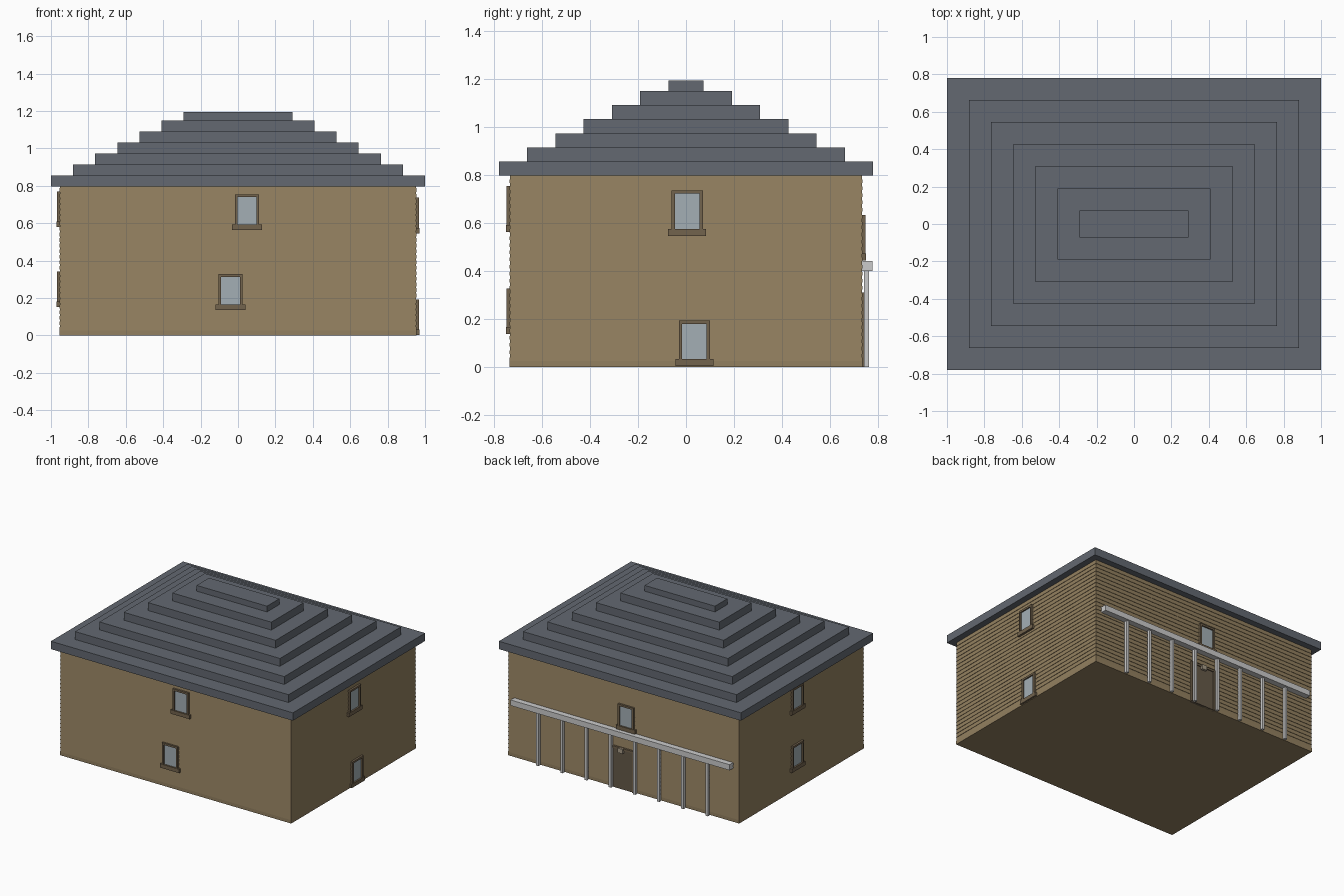
import bpy, bmesh
from math import pi
from mathutils import Matrix

if "Cube" in bpy.data.objects:
    bpy.data.objects.remove(bpy.data.objects["Cube"])


def material(name, rgb):
    m = bpy.data.materials.new(name)
    m.diffuse_color = (*rgb, 1)
    m.use_nodes = True
    m.node_tree.nodes["Principled BSDF"].inputs["Base Color"].default_value = m.diffuse_color
    return m


WALL = material("tan_siding", (0.29, 0.215, 0.115))
ROOF = material("slate", (0.125, 0.14, 0.165))
TRIM = material("brown_trim", (0.17, 0.125, 0.075))
DOOR = material("door_brown", (0.13, 0.10, 0.065))
GLASS = material("pale_glass", (0.37, 0.43, 0.46))
LAMP = material("lamp_tan", (0.40, 0.34, 0.25))

HX, HY = 0.955, 0.736          # wall half sizes
WALL_TOP = 0.797


def boxes(name, ranges, mat=None, transform=None):
    """One object made of boxes given as (x0, x1, y0, y1, z0, z1)."""
    bm = bmesh.new()
    for x0, x1, y0, y1, z0, z1 in ranges:
        centre = Matrix.Translation(((x0 + x1) / 2, (y0 + y1) / 2, (z0 + z1) / 2))
        size = Matrix.Diagonal((x1 - x0, y1 - y0, z1 - z0, 1))
        bmesh.ops.create_cube(bm, size=1, matrix=centre @ size)
    if transform:
        bm.transform(transform)
    return finish(name, bm, mat)


def finish(name, bm, mat):
    me = bpy.data.meshes.new(name)
    bm.to_mesh(me)
    bm.free()
    ob = bpy.data.objects.new(name, me)
    bpy.context.collection.objects.link(ob)
    if mat:
        me.materials.append(mat)
    return ob


# Clapboard walls: stacked rings, each board leaning in slightly at its top
bm = bmesh.new()
BOARDS, BASE, LEAN = 26, 0.025, 0.003
step = (WALL_TOP - BASE) / BOARDS
levels = [(0, 0), (BASE, 0)]
for i in range(BOARDS):
    levels += [(BASE + i * step, 0), (BASE + (i + 1) * step, -LEAN)]
levels.pop(1)
rings = []
for z, off in levels:
    x, y = HX + off, HY + off
    rings.append([bm.verts.new(p) for p in
                  ((-x, -y, z), (x, -y, z), (x, y, z), (-x, y, z))])
for a, b in zip(rings, rings[1:]):
    for k in range(4):
        n = (k + 1) % 4
        bm.faces.new((a[k], a[n], b[n], b[k]))
bm.faces.new(rings[0][::-1])
bm.faces.new(rings[-1])
finish("siding_walls", bm, WALL)

# Stepped hip roof
for i in range(7):
    x, y = 1.0 - 0.1182 * i, 0.78 - 0.1178 * i
    z0 = WALL_TOP + 0.0588 * i
    z1 = z0 + 0.0588 if i < 6 else 1.193
    boxes(f"roof_step_{i + 1}", [(-x, x, -y, y, z0, z1)], ROOF)

# Each wall: rotation about z from the front, and distance to the wall face
SIDES = {"front": (0, HY), "right": (pi / 2, HX), "back": (pi, HY), "left": (-pi / 2, HX)}


def window(side, label, u, sill_bottom):
    """Framed window; u runs along the wall, seen left to right from outside."""
    angle, d = SIDES[side]
    place = Matrix.Rotation(angle, 4, 'Z') @ Matrix.Translation((u, -d, sill_bottom))
    inner, outer, top, sill = 0.051, 0.065, 0.190, 0.029
    out, back = -0.013, 0.02
    name = f"{side}_{label}_window"
    boxes(name + "_frame", [
        (-outer, -inner, out, back, sill, top),
        (inner, outer, out, back, sill, top),
        (-inner, inner, out, back, top - 0.014, top),
        (-0.079, 0.079, out - 0.002, back, 0, sill)], TRIM, place)
    boxes(name + "_glass", [(-inner, inner, -0.003, back, sill, top - 0.014)], GLASS, place)


window("front", "upper", 0.048, 0.563)
window("front", "lower", -0.04, 0.137)
window("right", "upper", 0.005, 0.546)
window("right", "lower", 0.035, 0.003)
window("left", "upper", -0.055, 0.58)
window("left", "lower", -0.055, 0.151)
window("back", "upper", 0.025, 0.444)

# Back door with frame and small lamp under its head
DX = 0.012
boxes("door_frame", [
    (DX - 0.105, DX - 0.09, 0.72, 0.749, 0, 0.31),
    (DX + 0.09, DX + 0.105, 0.72, 0.749, 0, 0.31),
    (DX - 0.09, DX + 0.09, 0.72, 0.749, 0.295, 0.31)], TRIM)
boxes("door_panel", [(DX - 0.09, DX + 0.09, 0.72, 0.742, 0, 0.295)], DOOR)
boxes("door_lamp", [(DX - 0.02, DX + 0.02, 0.73, 0.76, 0.275, 0.309)], LAMP)

# Back porch: beam on eight slim posts
boxes("porch_beam", [(-0.905, 0.905, 0.733, 0.778, 0.40, 0.442)])
for i in range(8):
    x = -0.705 + i * 0.2
    boxes(f"porch_post_{i + 1}", [(x - 0.01, x + 0.01, 0.742, 0.763, 0, 0.40)])
